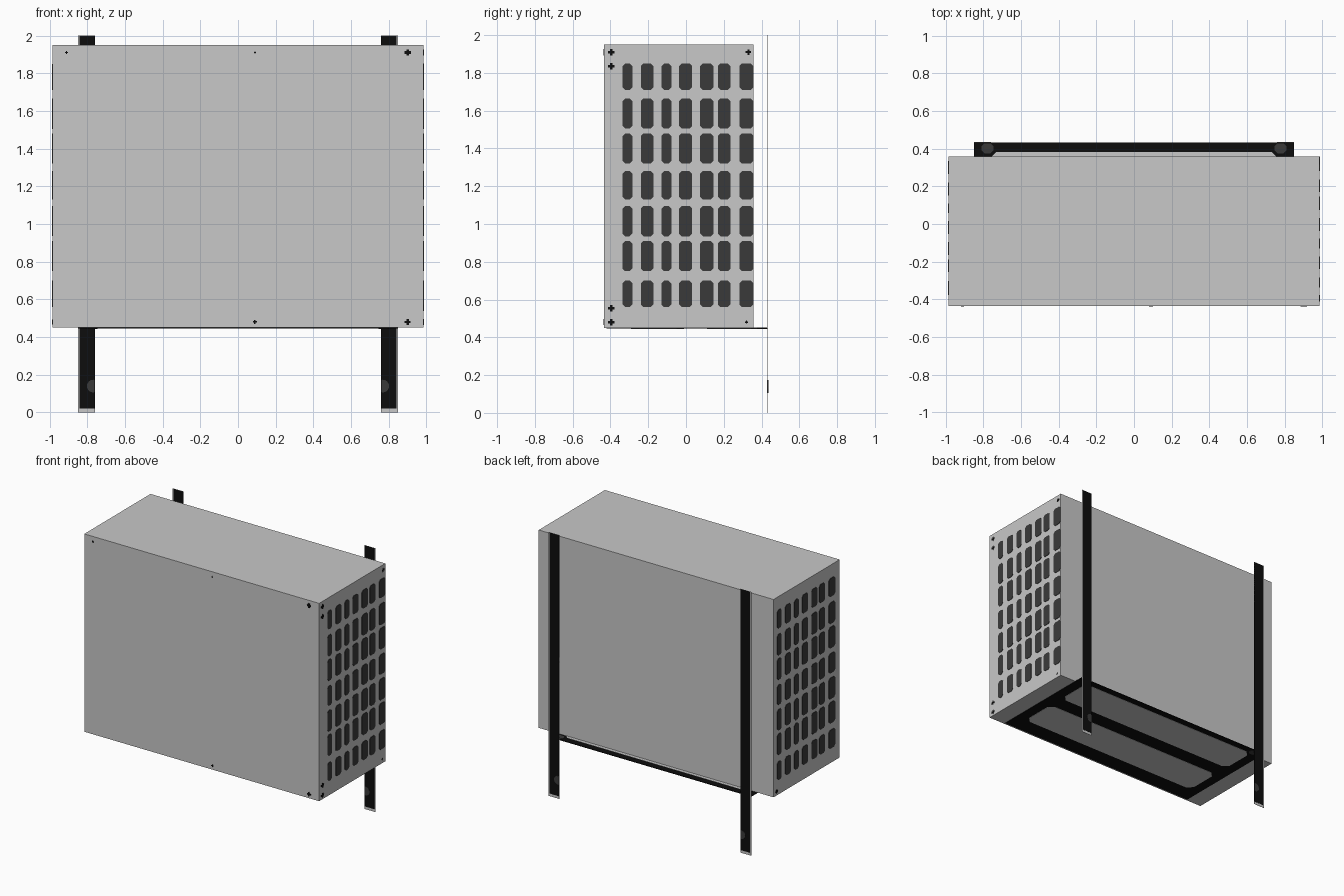
import bpy, bmesh, math

if "Cube" in bpy.data.objects:
    bpy.data.objects.remove(bpy.data.objects["Cube"])

def material(name, v):
    m = bpy.data.materials.new(name)
    m.diffuse_color = (v, v, v, 1)
    m.use_nodes = True
    m.node_tree.nodes["Principled BSDF"].inputs["Base Color"].default_value = m.diffuse_color
    return m

CASING = material("light grey casing", 0.58)
BLACK = material("black steel", 0.004)
VENT = material("dark vent grey", 0.042)

def prisms(name, profiles, axis, lo, hi, mat):
    """Extrude flat 2D profiles along an axis from lo to hi, as one object."""
    def place(a, b, c):
        return {'x': (c, a, b), 'y': (a, c, b), 'z': (a, b, c)}[axis]
    bm = bmesh.new()
    for pts in profiles:
        low = [bm.verts.new(place(a, b, lo)) for a, b in pts]
        high = [bm.verts.new(place(a, b, hi)) for a, b in pts]
        bm.faces.new(low)
        bm.faces.new(high)
        n = len(pts)
        for i in range(n):
            j = (i + 1) % n
            bm.faces.new((low[i], low[j], high[j], high[i]))
    bmesh.ops.recalc_face_normals(bm, faces=bm.faces)
    me = bpy.data.meshes.new(name)
    bm.to_mesh(me)
    bm.free()
    me.materials.append(mat)
    ob = bpy.data.objects.new(name, me)
    bpy.context.collection.objects.link(ob)
    return ob

def rect(a0, a1, b0, b1):
    return [(a0, b0), (a1, b0), (a1, b1), (a0, b1)]

def cut_rect(a0, a1, b0, b1, c):
    """Rectangle with chamfered corners."""
    return [(a0 + c, b0), (a1 - c, b0), (a1, b0 + c), (a1, b1 - c),
            (a1 - c, b1), (a0 + c, b1), (a0, b1 - c), (a0, b0 + c)]

def plus(a, b, r):
    """Small cross outline for a screw head."""
    t = r * 0.4
    q = [(t, r), (-t, r), (-t, t), (-r, t), (-r, -t), (-t, -t),
         (-t, -r), (t, -r), (t, -t), (r, -t), (r, t), (t, t)]
    return [(a + u, b + v) for u, v in q]

def flip(pts):
    return [(-a, b) for a, b in pts]

# main casing
X, Y0, Y1, Z0, Z1 = 0.985, -0.435, 0.358, 0.45, 1.95
prisms("casing", [rect(-X, X, Y0, Y1)], 'z', Z0, Z1, CASING)

# side vent slots: column (centre, width) by row (bottom, top)
cols = [(-0.31, .052), (-0.206, .067), (-0.104, .052), (-0.002, .07),
        (0.11, .07), (0.202, .067), (0.32, .075)]
rows = [(0.56, .70), (0.75, .91), (.935, 1.095), (1.13, 1.28),
        (1.32, 1.48), (1.505, 1.665), (1.71, 1.85)]
slots = [cut_rect(c - w / 2, c + w / 2, b, t, 0.014)
         for c, w in cols for b, t in rows]
slots_left = [[(-0.02 - a, b) for a, b in s] for s in slots]
prisms("right_vents", slots, 'x', X - 0.003, X + 0.003, VENT)
prisms("left_vents", slots_left, 'x', -X - 0.003, -X + 0.003, VENT)

# screw heads on front and sides
front = [(0.9, 1.91, .017), (0.9, 0.48, .016), (0.09, 1.91, .006),
         (-0.91, 1.91, .008), (0.09, 0.48, .01)]
prisms("front_screws", [plus(*s) for s in front], 'y', Y0 - 0.002, Y0 + 0.002, BLACK)
side = [(-0.395, z, .017) for z in (1.91, 1.835, .555, .48)]
side += [(0.33, 1.91, .014), (0.32, 0.48, .008)]
prisms("right_screws", [plus(*s) for s in side], 'x', X - 0.002, X + 0.002, BLACK)
prisms("left_screws", [plus(0.32, 0.48, .014)], 'x', -X - 0.002, -X + 0.002, BLACK)

# wall uprights: pale edge strip, black face and bolt discs
YU = 0.433
bolt = []
for i in range(16):
    a = 2 * math.pi * i / 16
    bolt.append((max(0.7605, 0.768 + 0.034 * math.cos(a)), 0.14 + 0.034 * math.sin(a)))
bolt = list(dict.fromkeys(bolt))
for side_name, f in (("right", lambda p: p), ("left", flip)):
    prisms(side_name + "_upright_edge", [f(rect(.76, .85, 0, 2))],
           'y', YU - .001, YU + .001, CASING)
    prisms(side_name + "_upright", [f(rect(.76, .841, 0.02, 1.998))],
           'y', YU - .002, YU + .002, BLACK)
    prisms(side_name + "_upright_bolt", [f(bolt)], 'y', YU - .003, YU + .003, VENT)
    # bolt at the back corner of the shelf
    prisms(side_name + "_shelf_bolt", [f(cut_rect(.745, .81, .375, .428, .017))],
           'z', .444, .453, VENT)

# shelf frame under the casing with two pale openings
prisms("shelf_frame", [rect(-.85, .85, -.42, YU)], 'z', .446, .4505, BLACK)
prisms("shelf_openings", [cut_rect(-.77, .77, -.29, -.01, .04),
                          cut_rect(-.77, .77, .11, .383, .04)],
       'z', .4445, .452, CASING)
